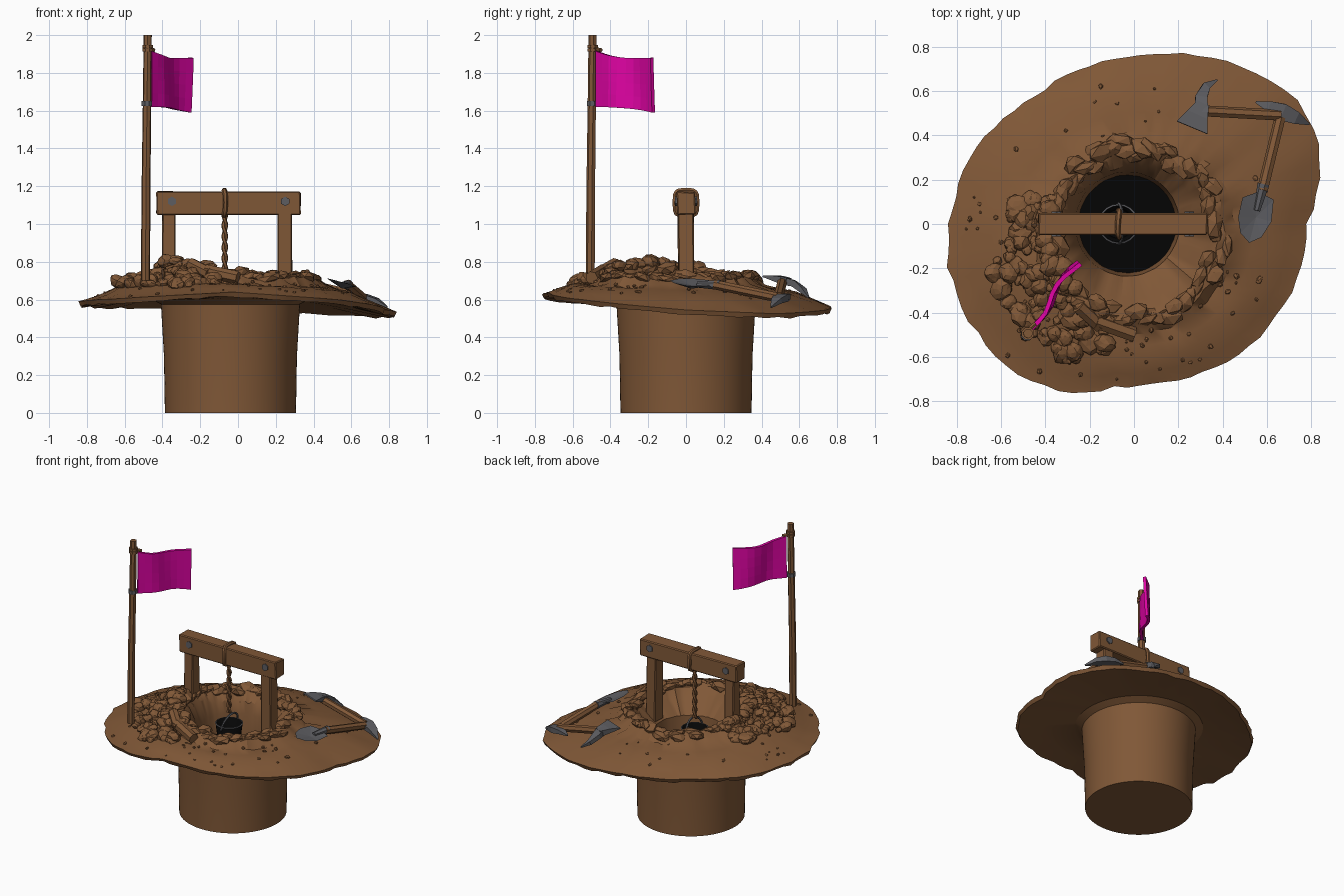
import bpy, bmesh, math, random
from mathutils import Vector, Matrix, Euler

if "Cube" in bpy.data.objects:
    bpy.data.objects.remove(bpy.data.objects["Cube"])
random.seed(7)
R = random.uniform

def material(name, col):
    m = bpy.data.materials.new(name)
    m.diffuse_color = (*col, 1)
    m.use_nodes = True
    m.node_tree.nodes["Principled BSDF"].inputs["Base Color"].default_value = m.diffuse_color
    return m

BROWN = material("earth brown", (0.216, 0.097, 0.038))
GREY = material("iron grey", (0.11, 0.11, 0.12))
BLACK = material("black", (0.0015, 0.0015, 0.0015))
PINK = material("magenta", (0.72, 0.001, 0.36))

def finish(name, bm, mat, smooth=None):
    bmesh.ops.recalc_face_normals(bm, faces=bm.faces)
    me = bpy.data.meshes.new(name)
    bm.to_mesh(me)
    bm.free()
    ob = bpy.data.objects.new(name, me)
    bpy.context.collection.objects.link(ob)
    me.materials.append(mat)
    if smooth:
        bpy.ops.object.select_all(action='DESELECT')
        ob.select_set(True)
        bpy.context.view_layer.objects.active = ob
        bpy.ops.object.shade_smooth_by_angle(angle=math.radians(smooth))
    return ob

def tube(name, pts, radii, mat, sides=6, smooth=None, closed=False):
    """Sweep a section through pts; radii are (half width, half height) per point."""
    bm = bmesh.new()
    pts = [Vector(p) for p in pts]
    n = len(pts)
    if not isinstance(radii, list):
        radii = [radii] * n
    steep = closed or abs((pts[-1] - pts[0]).normalized().z) > 0.8
    rings = []
    for i, p in enumerate(pts):
        a, b = (pts[i - 1], pts[(i + 1) % n]) if closed else (pts[max(i - 1, 0)], pts[min(i + 1, n - 1)])
        t = (b - a).normalized()
        ref = Vector((1, 0, 0)) if steep else Vector((0, 0, 1))
        if abs(t.dot(ref)) > .9:
            ref = Vector((.1, .3, 1)).normalized()
        s = t.cross(ref).normalized()
        u = s.cross(t)
        w, h = radii[i] if isinstance(radii[i], tuple) else (radii[i], radii[i])
        rings.append([bm.verts.new(p + s * w * math.cos(k) + u * h * math.sin(k))
                      for k in (2 * math.pi * (j + .5) / sides for j in range(sides))])
    for i in range(n if closed else n - 1):
        A, B = rings[i], rings[(i + 1) % n]
        for j in range(sides):
            k = (j + 1) % sides
            bm.faces.new((A[j], A[k], B[k], B[j]))
    if not closed:
        bm.faces.new(rings[0])
        bm.faces.new(rings[-1])
    return finish(name, bm, mat, smooth)

def box(name, lo, hi, mat, warp=0.005, bevel=0.006):
    bm = bmesh.new()
    bmesh.ops.create_cube(bm, size=1)
    for v in bm.verts:
        v.co = Vector([(l + h) / 2 + c * (h - l) + R(-warp, warp) for l, h, c in zip(lo, hi, v.co)])
    bmesh.ops.bevel(bm, geom=bm.edges[:], offset=bevel, segments=1, affect='EDGES')
    return finish(name, bm, mat)

# Ground outline seen from above, and its height profile at any angle
CX = -0.03
OUT = [(.78, 0), (.84, .37), (.70, .60), (.41, .735), (.1, .77), (-.2, .71), (-.47, .56), (-.72, .34),
       (-.81, .11), (-.84, -.18), (-.785, -.36), (-.67, -.54), (-.515, -.68), (-.33, -.755), (-.06, -.73),
       (.25, -.69), (.48, -.585), (.64, -.42), (.75, -.2)]
POLAR = sorted((math.atan2(y, x - CX) % math.tau, math.hypot(x - CX, y)) for x, y in OUT)
POLAR = [(POLAR[-1][0] - math.tau, POLAR[-1][1])] + POLAR + [(POLAR[0][0] + math.tau, POLAR[0][1])]
EDGE_Z = [(0, .545), (30, .525), (60, .545), (90, .57), (135, .578), (180, .585), (225, .605), (270, .64),
          (315, .60), (360, .545)]

def lerp_table(tab, x):
    for (a, u), (b, v) in zip(tab, tab[1:]):
        if x <= b:
            return u + (v - u) * max(0, x - a) / (b - a)
    return tab[-1][1]

def edge(a):
    return lerp_table(POLAR, a % math.tau), lerp_table(EDGE_Z, math.degrees(a % math.tau))

def crest(a):
    return 0.378 + 0.05 * math.cos(a + math.radians(50))

def knots(a):
    cr, (er, ez) = crest(a), edge(a)
    foot = cr + .075
    return [(.22, .44), (.235, .59), (cr - .075, .665), (cr - .02, .725), (cr + .02, .725), (foot, .672),
            ((foot + er) / 2, (.672 + ez) / 2 + .018), (er, ez)]

def height(a, r):
    d = (a - math.radians(215) + math.pi) % math.tau - math.pi
    mound = .06 * math.exp(-(d / .9) ** 2) * min(1, max(0, (.74 - r) / .3))
    return lerp_table(knots(a), r) + (mound if r > .26 else 0)

def surf(x, y, lift=0):
    return Vector((x, y, height(math.atan2(y, x - CX), math.hypot(x - CX, y)) + lift))

# Ground: crater, brim, underside and shaft as one lathed skin
bm = bmesh.new()
N = 80
cols = []
for i in range(N):
    a = math.tau * i / N
    cr, (er, ez) = crest(a), edge(a)
    er += R(-.008, .008)
    prof = []
    for r in (.22, .235, cr - .075, cr - .03, cr, cr + .03, cr + .075):
        j = .013 if r > .24 else .002
        prof.append((r + R(-j, j) * .6, height(a, r) + R(-j, j)))
    for t in (.25, .5, .75, .93):
        r = cr + .075 + (er - cr - .075) * t
        prof.append((r, height(a, r) + R(-.003, .003)))
    mid = (er + .42) / 2
    prof += [(er, ez), (er - .012, ez - .024 + R(-.006, .006)), (mid, (ez + .61) / 2 - .012),
             (.415, .60), (.368, .575), (.352, .3), (.347, 0)]
    cols.append([bm.verts.new(((CX if k < 14 else -.04) + r * math.cos(a), r * math.sin(a), z))
                 for k, (r, z) in enumerate(prof)])
for A, B in zip(cols, cols[1:] + cols[:1]):
    for k in range(len(A) - 1):
        bm.faces.new((A[k], A[k + 1], B[k + 1], B[k]))
bm.faces.new([c[-1] for c in cols])
floor = bm.faces.new([c[0] for c in cols])
floor.material_index = 1
ground = finish("ground_and_shaft", bm, BROWN, 32)
ground.data.materials.append(BLACK)

# Stones: heap at front left, crater rim and loose pebbles
def stones(name, spots, sub, stretch=1):
    bm = bmesh.new()
    for x, y, s, lift in spots:
        turn = math.atan2(y, x - CX) + math.pi / 2 + R(-.4, .4)
        M = Matrix.Translation(surf(x, y, lift)) @ Euler((R(-.5, .5), R(-.4, .4), turn)).to_matrix().to_4x4() \
            @ Matrix.Diagonal((s * stretch * R(.8, 1.25), s * R(.8, 1.2), s * R(.6, .9), 1))
        for v in bmesh.ops.create_icosphere(bm, subdivisions=sub, radius=1)['verts']:
            v.co = M @ (v.co * R(.86, 1.1))
    finish(name, bm, BROWN)

def ring_spot(a, r):
    return CX + r * math.cos(a), r * math.sin(a)

heap = []
for i in range(130):
    a = math.radians(R(165, 262))
    r = crest(a) + R(-.02, .28) * (1 if 195 < math.degrees(a) < 250 else .65)
    s = R(.02, .052)
    heap.append((*ring_spot(a, r), s, s * R(0, .5)))
stones("stone_heap", heap, 2)
rim = []
for i in range(60):
    a = math.tau * i / 60
    rim.append((*ring_spot(a, crest(a) + R(-.04, .04)), R(.03, .045), R(-.018, .008)))
stones("rim_clods", rim, 1, 1.6)
peb = []
for i in range(75):
    a = math.radians(R(170, 350) if i < 62 else R(0, 150))
    peb.append((*ring_spot(a, crest(a) + .06 + (edge(a)[0] - crest(a) - .09) * R(0, 1) ** 1.5), R(.006, .015), .001))
stones("pebbles", peb, 1)
for i, (p, q) in enumerate([((-.25, -.37), (-.15, -.46)), ((-.17, -.44), (.0, -.50))]):
    tube(f"broken_log_{i}", [surf(*p, .03), surf(*q, .03)], .035, BROWN, 7)

# Winch frame with bolts
for side, x in (("left", -.365), ("right", .25)):
    box(f"{side}_post", (x - .037, -.04, .6), (x + .037, .04, 1.08), BROWN)
box("cross_beam", (-.43, -.05, 1.05), (.33, .05, 1.17), BROWN)
for i, x in enumerate((-.35, .25)):
    tube(f"bolt_{i}", [(x, -.057, 1.12), (x, .057, 1.12)], .025, GREY, 6)

# Rope: loop round the beam and two twisted strands
def squircle(v):
    return math.copysign(abs(v) ** .5, v)

tube("rope_loop", [(-.07 + .004 * math.sin(k), .06 * squircle(math.cos(math.tau * k / 16)),
                    1.112 + .068 * squircle(math.sin(math.tau * k / 16))) for k in range(16)],
     .013, BROWN, 6, 50, True)
for s in (0, math.pi):
    tube("rope_strand", [(-.07 + .008 * math.cos(s + i * .5), .008 * math.sin(s + i * .5), 1.05 - i * .0092)
                         for i in range(40)], .010, BROWN, 5, 50)

# Bucket with rim and handle
BZ = .62
bm = bmesh.new()
bmesh.ops.create_cone(bm, segments=20, radius1=.07, radius2=.088, depth=.15, cap_ends=True)
bmesh.ops.delete(bm, geom=[f for f in bm.faces if f.normal.z > .9], context='FACES')
bmesh.ops.translate(bm, verts=bm.verts, vec=(-.07, 0, BZ - .075))
finish("bucket", bm, BLACK, 40).modifiers.new("wall", 'SOLIDIFY').thickness = .008
bm = bmesh.new()
for r, z in ((.091, 0), (.084, .003)):
    for k in range(20):
        bm.verts.new((-.07 + r * math.cos(math.tau * k / 20), r * math.sin(math.tau * k / 20), BZ + z))
vs = list(bm.verts)
for k in range(20):
    j = (k + 1) % 20
    bm.faces.new((vs[k], vs[j], vs[20 + j], vs[20 + k]))
finish("bucket_rim", bm, GREY).modifiers.new("band", 'SOLIDIFY').thickness = .006
tube("bucket_handle", [(-.07 + .02 * math.sin(t), .092 * math.cos(t), BZ - .02 + .09 * math.sin(t))
                       for t in (math.pi * k / 10 for k in range(11))], .007, GREY, 5)

# Flag, pole and fittings
tube("flag_pole", [(-.49, -.506, .7), (-.487, -.503, 1.2), (-.482, -.498, 1.6), (-.478, -.494, 2.0)],
     [.025, .024, .023, .022], BROWN, 7)
tube("pole_clamp", [(-.482, -.497, 1.625), (-.482, -.497, 1.65)], .030, GREY, 8)
for z in (1.92, 1.94):
    tube("pole_binding", [(-.479, -.494, z - .008), (-.479, -.494, z + .008)], .030, BROWN, 8)
tube("flag_tie", [(-.5, -.5, 1.93), (-.445, -.45, 1.92)], .011, BROWN, 6)
bm = bmesh.new()
bmesh.ops.create_grid(bm, x_segments=8, y_segments=4, size=.5)
for v in bm.verts:
    u, w = v.co.x + .5, v.co.y + .5
    wave = .02 * math.sin(u * 6.3 + w * .8) * min(1, u * 3)
    top = 1.915 - .04 * math.sin(min(u, .6) * 2.6) + .005 * u
    low = 1.62 - .03 * u ** 2
    v.co = (-.462 + .21 * u + wave * .8, -.472 + .30 * u - wave * .6, low + (top - low) * w)
cloth = finish("flag", bm, PINK).modifiers.new("cloth", 'SOLIDIFY')
cloth.thickness, cloth.offset = .02, 0

# Shovel lying on the right: blade, handle
bm = bmesh.new()
blade = [(.49, .12), (.56, .145), (.63, .11), (.62, .01), (.575, -.06), (.52, -.085), (.48, -.04), (.47, .03)]
top = [bm.verts.new(surf(x, y, .045)) for x, y in blade]
mid = bm.verts.new(surf(.55, .03, .03))
low = bm.verts.new(surf(.55, .03, .012))
for a, b in zip(top, top[1:] + top[:1]):
    bm.faces.new((a, b, mid))
    bm.faces.new((b, a, low))
finish("shovel_blade", bm, GREY)
tube("shovel_socket", [surf(.555, .06, .035), surf(.585, .18, .045)], [.016, .028], GREY, 7)
tube("shovel_handle", [surf(.58, .15, .045), (surf(.66, .48, .045))], .026, BROWN, 7)

# Pick head at the far right and mattock behind, with its handle
tube("pick_head", [surf(.55, .55, .03), surf(.61, .53, .045), surf(.67, .505, .05), surf(.73, .48, .05), surf(.79, .45, .03)],
     [(.006, .006), (.035, .02), (.055, .028), (.04, .02), (.005, .006)], GREY, 4)
tube("mattock_handle", [surf(.30, .51, .06), surf(.66, .49, .05)], .026, BROWN, 7)
tube("mattock_point", [surf(.375, .65, .03), surf(.325, .62, .05), surf(.303, .57, .065), surf(.305, .5, .065)],
     [(.004, .005), (.026, .018), (.038, .024), (.044, .03)], GREY, 4)
tube("mattock_blade", [surf(.31, .54, .065), surf(.285, .49, .07), surf(.262, .435, .07)],
     [(.04, .03), (.07, .022), (.105, .006)], GREY, 4)
